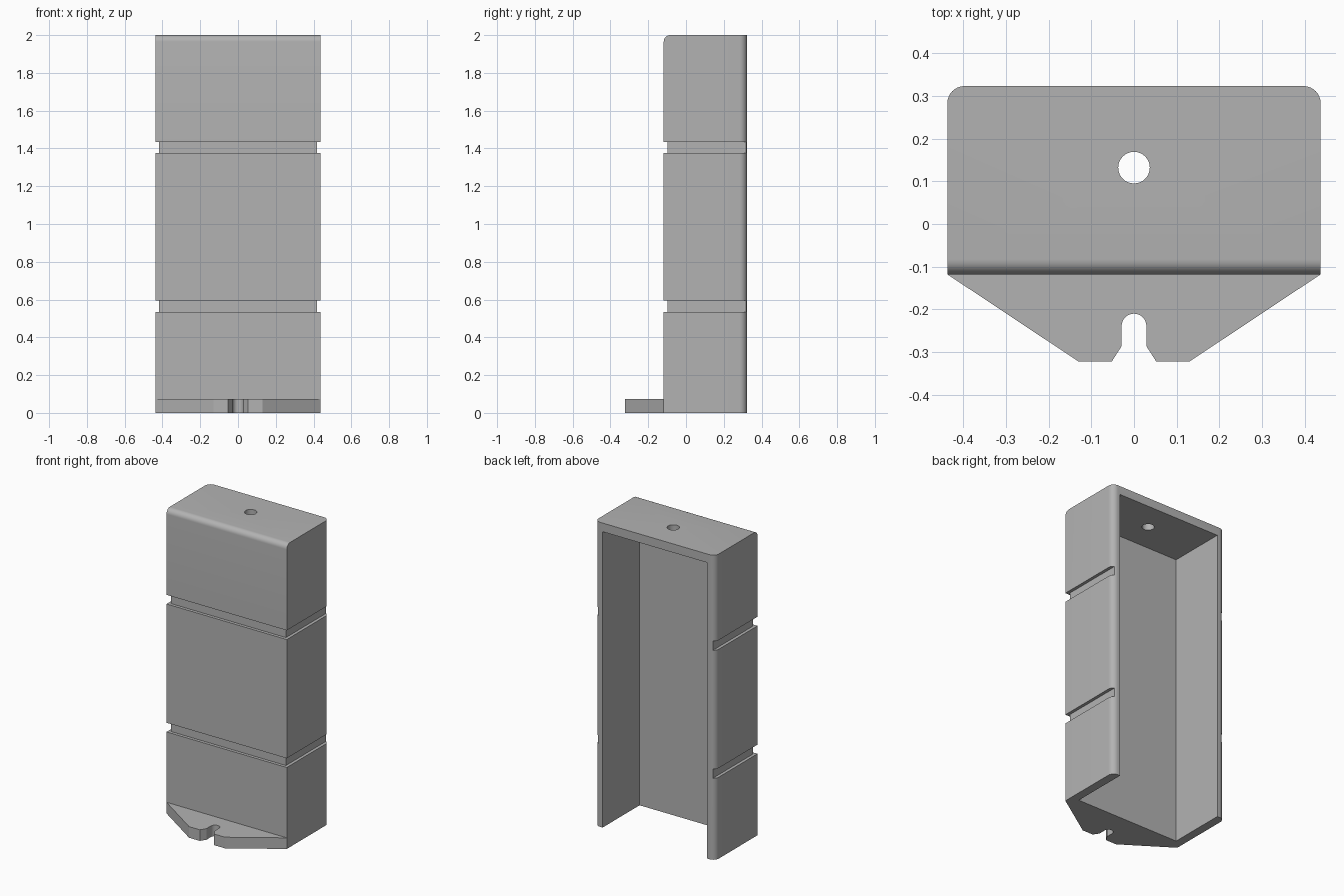
import bpy, bmesh, math
from mathutils import Vector

cube = bpy.data.objects.get("Cube")
if cube:
    bpy.data.objects.remove(cube, do_unlink=True)

HALF, FRONT, BACK, TOP = 0.437, -0.118, 0.323, 2.0
WALL, GROOVE = 0.057, 0.02

grey = bpy.data.materials.new("plain_grey")
grey.use_nodes = True
colour = (0.45, 0.45, 0.45, 1)
grey.diffuse_color = colour
grey.node_tree.nodes["Principled BSDF"].inputs["Base Color"].default_value = colour


def prism(name, outline, z0, z1):
    """Extrude a plan outline upwards from z0 to z1."""
    bm = bmesh.new()
    face = bm.faces.new([bm.verts.new((x, y, z0)) for x, y in outline])
    ext = bmesh.ops.extrude_face_region(bm, geom=[face])
    verts = [v for v in ext["geom"] if isinstance(v, bmesh.types.BMVert)]
    bmesh.ops.translate(bm, verts=verts, vec=Vector((0, 0, z1 - z0)))
    bmesh.ops.recalc_face_normals(bm, faces=bm.faces)
    mesh = bpy.data.meshes.new(name)
    bm.to_mesh(mesh)
    bm.free()
    mesh.materials.append(grey)
    obj = bpy.data.objects.new(name, mesh)
    bpy.context.collection.objects.link(obj)
    return obj


def rectangle(x, y0, y1):
    return [(-x, y0), (x, y0), (x, y1), (-x, y1)]


def arc(cx, cy, r, start, end, steps):
    angles = [math.radians(start + (end - start) * i / steps) for i in range(steps + 1)]
    return [(cx + r * math.cos(a), cy + r * math.sin(a)) for a in angles]


def combine(target, tool, operation):
    mod = target.modifiers.new(tool.name, "BOOLEAN")
    mod.operation = operation
    mod.solver = "EXACT"
    mod.object = tool
    bpy.context.view_layer.objects.active = target
    bpy.ops.object.modifier_apply(modifier=mod.name)
    bpy.data.objects.remove(tool, do_unlink=True)


def round_edges(obj, test, radius):
    bm = bmesh.new()
    bm.from_mesh(obj.data)
    edges = [e for e in bm.edges if all(test(v.co) for v in e.verts)]
    bmesh.ops.bevel(bm, geom=edges, offset=radius, segments=8, profile=0.5,
                    affect="EDGES")
    bm.to_mesh(obj.data)
    bm.free()


# Outer block with rounded back corners and a rounded top front edge
cover = prism("cover", rectangle(HALF, FRONT, BACK), 0, TOP)
for side in (-1, 1):
    round_edges(cover, lambda c: c.x * side > HALF - 0.001 and c.y > BACK - 0.001, 0.04)
round_edges(cover, lambda c: c.y < FRONT + 0.001 and c.z > TOP - 0.001, 0.035)

# Hollow, open at the back and the bottom
hollow = prism("hollow", rectangle(HALF - WALL, FRONT + WALL, BACK + 0.2), -0.2, TOP - WALL)
combine(cover, hollow, "DIFFERENCE")

# Two grooves running around the front and both sides
inner, outer = HALF - GROOVE, HALF + 0.1
groove_plan = [(-outer, FRONT - 0.1), (outer, FRONT - 0.1), (outer, BACK + 0.1),
               (inner, BACK + 0.1), (inner, FRONT + GROOVE),
               (-inner, FRONT + GROOVE), (-inner, BACK + 0.1), (-outer, BACK + 0.1)]
for z in (0.535, 1.375):
    combine(cover, prism("groove", groove_plan, z, z + 0.06), "DIFFERENCE")

# Round hole through the top
hole = prism("hole", arc(0, 0.132, 0.037, 0, 360, 32)[:-1], TOP - 0.2, TOP + 0.1)
combine(cover, hole, "DIFFERENCE")

# Tapered foot tab with a flared, round-ended slot
right = [(0.4, FRONT + 0.03), (HALF, FRONT), (0.13, -0.322), (0.052, -0.322), (0.029, -0.286)]
slot = arc(0, -0.239, 0.029, 0, 180, 16)
left = [(-x, y) for x, y in reversed(right)]
combine(cover, prism("foot_tab", right + slot + left, 0, 0.073), "UNION")

# Smooth the rounded parts, keep the corners crisp
bpy.ops.object.select_all(action="DESELECT")
cover.select_set(True)
bpy.context.view_layer.objects.active = cover
bpy.ops.object.shade_smooth_by_angle(angle=math.radians(30))
